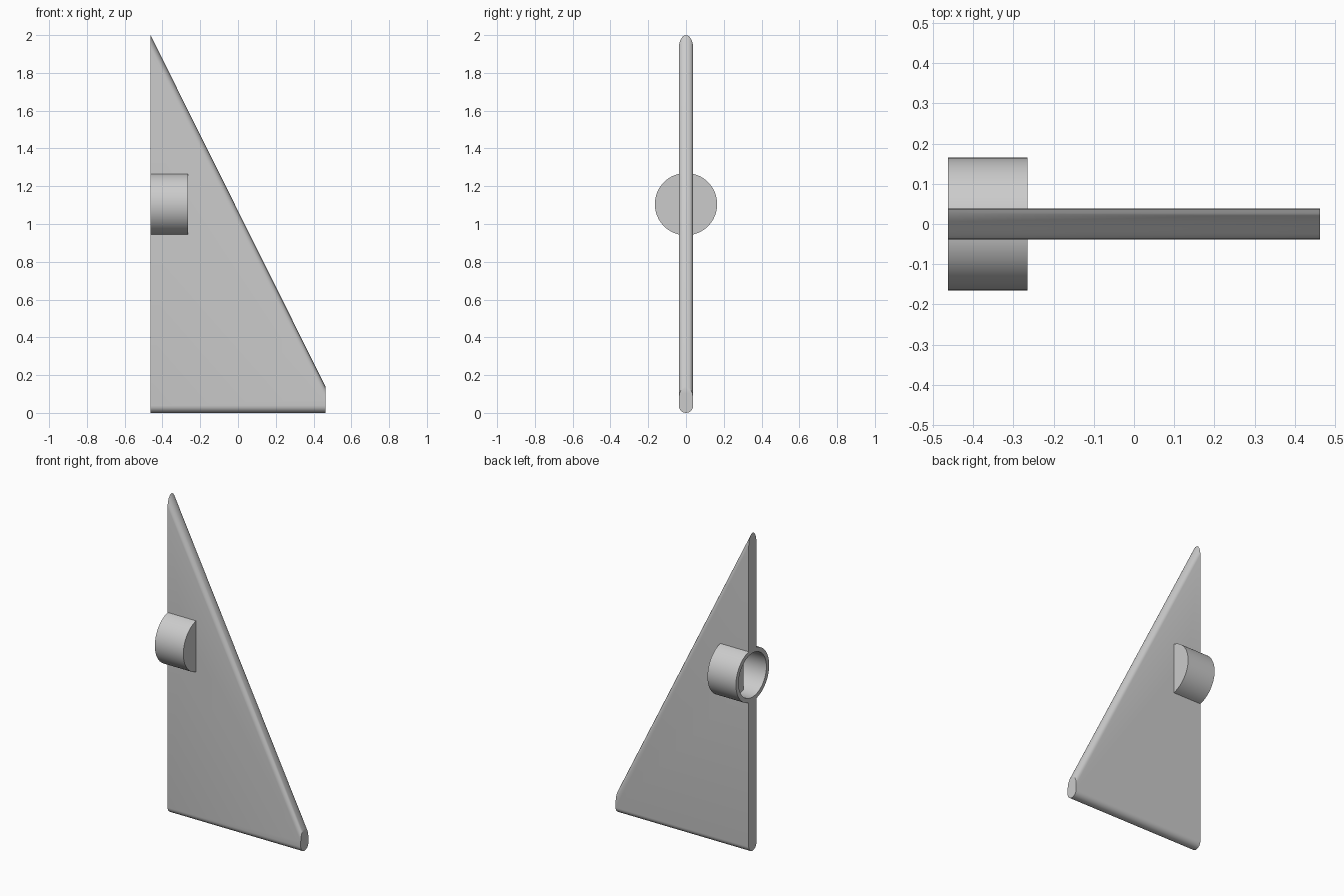
import bpy, bmesh
from math import sin, cos, pi

if "Cube" in bpy.data.objects:
    bpy.data.objects.remove(bpy.data.objects["Cube"])

grey = bpy.data.materials.new("plain_grey")
grey.use_nodes = True
grey.diffuse_color = (0.6, 0.6, 0.6, 1)
grey.node_tree.nodes["Principled BSDF"].inputs["Base Color"].default_value = (0.6, 0.6, 0.6, 1)

BACK, TIP = -0.463, 0.463      # x of the two flat fin ends
HALF = 0.038                   # half the fin thickness
AXIS_Z = 1.105                 # height of the tube axis
OUTER, BORE = 0.165, 0.138


def finish(bm, name):
    bmesh.ops.recalc_face_normals(bm, faces=bm.faces)
    mesh = bpy.data.meshes.new(name)
    bm.to_mesh(mesh)
    bm.free()
    mesh.materials.append(grey)
    obj = bpy.data.objects.new(name, mesh)
    bpy.context.collection.objects.link(obj)
    return obj


def loft(bm, rings):
    """Join equal rings of points with quads and cap both ends."""
    loops = [[bm.verts.new(p) for p in ring] for ring in rings]
    n = len(loops[0])
    for a, b in zip(loops, loops[1:]):
        for i in range(n):
            j = (i + 1) % n
            bm.faces.new((a[i], a[j], b[j], b[i]))
    bm.faces.new(loops[0])
    bm.faces.new(loops[-1])


def circle(x, r, n=64):
    return [(x, r * cos(2 * pi * i / n), AXIS_Z + r * sin(2 * pi * i / n)) for i in range(n)]


def fin_section(x, top, steps=12):
    """Thin upright slot shape with rounded top and bottom."""
    angles = [pi * i / steps for i in range(steps + 1)]
    crest = 0.07
    upper = [(x, HALF * cos(a), top - crest + crest * sin(a)) for a in angles]
    lower = [(x, -HALF * cos(a), HALF - HALF * sin(a)) for a in angles]
    return upper + lower


def smooth(obj):
    bpy.ops.object.select_all(action='DESELECT')
    obj.select_set(True)
    bpy.context.view_layer.objects.active = obj
    bpy.ops.object.shade_smooth_by_angle(angle=0.6)


# Triangular fin
bm = bmesh.new()
loft(bm, [fin_section(BACK, 2.0), fin_section(TIP, 0.14)])
fin = finish(bm, "fin")

# Recess where the bore bites into the fin's upright edge
bm = bmesh.new()
loft(bm, [circle(BACK - 0.1, BORE), circle(BACK + 0.09, BORE)])
cutter = finish(bm, "bore_cutter")
cutter.hide_render = True
cut = fin.modifiers.new("bore", 'BOOLEAN')
cut.operation = 'DIFFERENCE'
cut.solver = 'EXACT'
cut.object = cutter
bpy.context.view_layer.objects.active = fin
bpy.ops.object.modifier_apply(modifier=cut.name)
bpy.data.objects.remove(cutter)
smooth(fin)

# Socket tube, open at the upright edge and closed at the far end
bm = bmesh.new()
loft(bm, [circle(BACK + 0.198, OUTER), circle(BACK, OUTER),
          circle(BACK, BORE), circle(BACK + 0.185, BORE)])
smooth(finish(bm, "socket_tube"))
